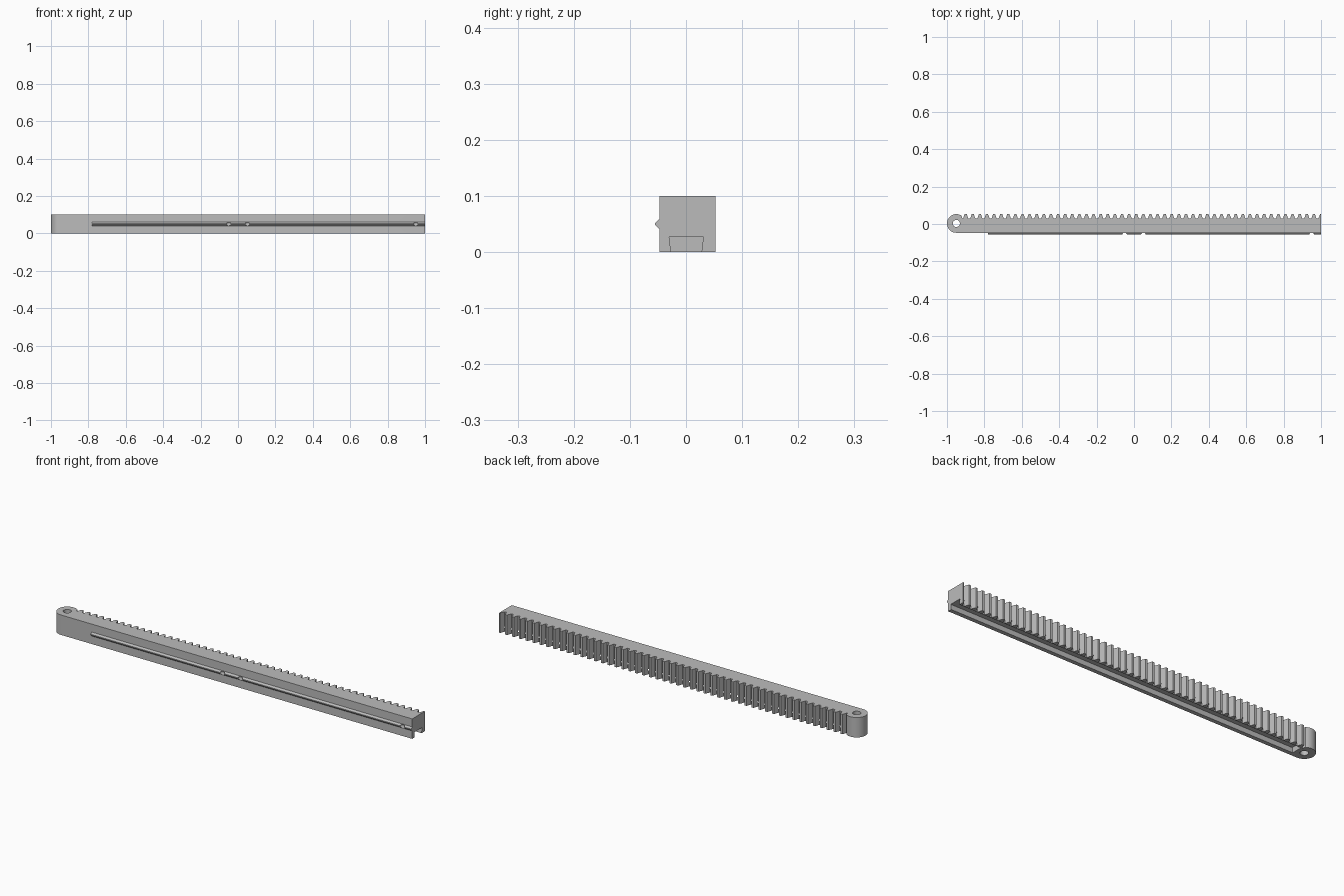
import bpy, bmesh, math
from mathutils import Vector

cube = bpy.data.objects.get("Cube")
if cube:
    bpy.data.objects.remove(cube, do_unlink=True)

grey = bpy.data.materials.new("plain grey")
grey.use_nodes = True
grey.diffuse_color = (0.5, 0.5, 0.5, 1)
grey.node_tree.nodes["Principled BSDF"].inputs["Base Color"].default_value = (0.5, 0.5, 0.5, 1)


def prism(name, points, offset):
    """Extrude a closed 3D outline along the offset."""
    bm = bmesh.new()
    face = bm.faces.new([bm.verts.new(p) for p in points])
    new = bmesh.ops.extrude_face_region(bm, geom=[face])["geom"]
    verts = [v for v in new if isinstance(v, bmesh.types.BMVert)]
    bmesh.ops.translate(bm, verts=verts, vec=Vector(offset))
    bmesh.ops.recalc_face_normals(bm, faces=bm.faces)
    mesh = bpy.data.meshes.new(name)
    bm.to_mesh(mesh)
    bm.free()
    mesh.materials.append(grey)
    obj = bpy.data.objects.new(name, mesh)
    bpy.context.collection.objects.link(obj)
    return obj


def cut(target, cutter):
    """Subtract the cutter, then remove it."""
    mod = target.modifiers.new("cut", "BOOLEAN")
    mod.operation = "DIFFERENCE"
    mod.solver = "EXACT"
    mod.object = cutter
    bpy.context.view_layer.objects.active = target
    bpy.ops.object.modifier_apply(modifier=mod.name)
    bpy.data.objects.remove(cutter, do_unlink=True)


HEIGHT = 0.1
FRONT, TIP, ROOT = -0.047, 0.053, 0.03
PIVOT_X, PIVOT_Y, RADIUS = -0.95, 0.003, 0.05
PITCH, TEETH = 0.038, 50
TIP_HALF, ROOT_HALF = 0.0055, 0.0135

# Toothed bar with a rounded end
outline = [(1, FRONT)]
for i in range(25):
    a = math.radians(270 - i * (270 - 56) / 24)
    outline.append((PIVOT_X + RADIUS * math.cos(a), PIVOT_Y + RADIUS * math.sin(a)))
outline.append((-0.918, ROOT))
for i in range(TEETH):
    x = 1 - PITCH * (TEETH - i)
    outline += [(x - ROOT_HALF, ROOT), (x - TIP_HALF, TIP),
                (x + TIP_HALF, TIP), (x + ROOT_HALF, ROOT)]
outline += [(1 - ROOT_HALF, ROOT), (1 - TIP_HALF, TIP), (1, TIP)]
bar = prism("toothed_bar", [(x, y, 0) for x, y in outline], (0, 0, HEIGHT))

# Pivot hole through the rounded end
bpy.ops.mesh.primitive_cylinder_add(vertices=32, radius=0.019, depth=0.3,
                                    location=(PIVOT_X, PIVOT_Y, 0.05))
cut(bar, bpy.context.object)

# Dovetail groove along the underside, open at the square end
groove = [(-0.0255, -0.01), (0.0265, -0.01), (0.031, 0.027), (-0.03, 0.027)]
cut(bar, prism("groove_cutter", [(-0.91, y, z) for y, z in groove], (2, 0, 0)))

# Guide ridge on the front with three detent dimples
ridge = [(FRONT + 0.001, 0.039), (FRONT, 0.04), (-0.055, 0.048),
         (-0.055, 0.052), (FRONT, 0.06), (FRONT + 0.001, 0.061)]
rail = prism("guide_ridge", [(-0.78, y, z) for y, z in ridge], (1.78, 0, 0))
for x in (-0.05, 0.05, 0.95):
    for part in (rail, bar):
        bpy.ops.mesh.primitive_uv_sphere_add(segments=24, ring_count=12, radius=0.013,
                                             location=(x, -0.056, 0.05))
        cut(part, bpy.context.object)

# Smooth the round surfaces, keep the edges crisp
bpy.ops.object.select_all(action="DESELECT")
for part in (bar, rail):
    part.data.materials.clear()
    part.data.materials.append(grey)
    for poly in part.data.polygons:
        poly.material_index = 0
    part.select_set(True)
bpy.context.view_layer.objects.active = bar
bpy.ops.object.shade_smooth_by_angle(angle=math.radians(20))
